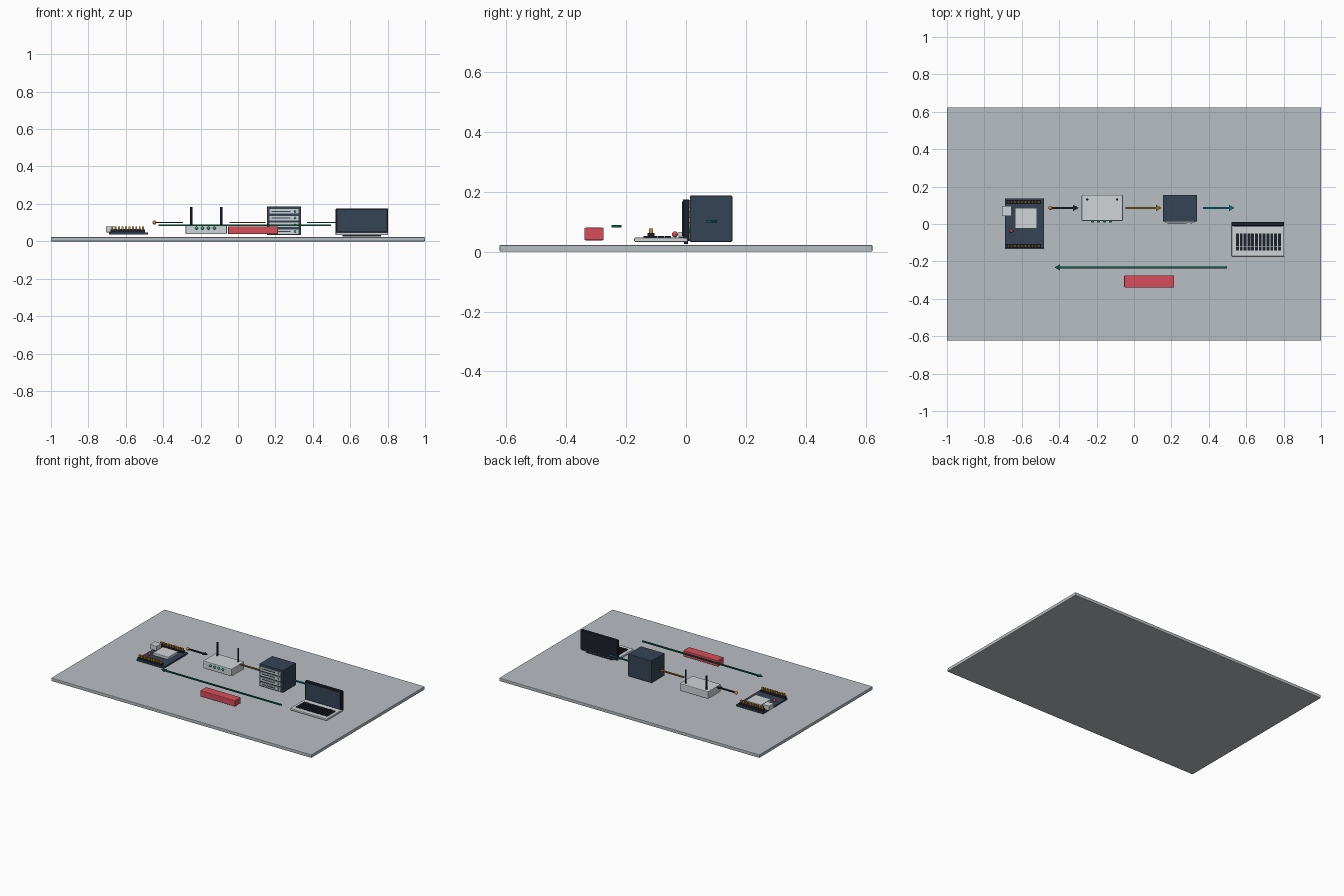
import bpy, bmesh, math

if "Cube" in bpy.data.objects:
    bpy.data.objects.remove(bpy.data.objects["Cube"])


def srgb(h):
    c = [int(h[i:i + 2], 16) / 255 for i in (0, 2, 4)]
    return [v / 12.92 if v <= 0.04045 else ((v + 0.055) / 1.055) ** 2.4 for v in c] + [1]


MATS = {}
for name, code in {
    "ground_grey": "B9BFC4", "light_grey": "D0D5D7", "navy": "364355", "near_black": "1C212B",
    "red": "D84D5B", "gold": "C8942F", "brown_gold": "8F6A28", "teal": "0F6F86",
    "green": "0B5D46", "led_green": "1FA37A",
}.items():
    MATS[name] = bpy.data.materials.new(name)
    MATS[name].diffuse_color = srgb(code)


def finish(name, bm, mat, bevel=0):
    me = bpy.data.meshes.new(name)
    bm.to_mesh(me)
    bm.free()
    me.materials.append(MATS[mat])
    ob = bpy.data.objects.new(name, me)
    bpy.context.collection.objects.link(ob)
    if bevel:
        mod = ob.modifiers.new("bevel", "BEVEL")
        mod.width = bevel
        mod.segments = 2
    return ob


def boxes(name, spans, mat, bevel=0):
    """One object from boxes given as (x0, x1, y0, y1, z0, z1)."""
    bm = bmesh.new()
    for x0, x1, y0, y1, z0, z1 in spans:
        vs = bmesh.ops.create_cube(bm, size=1)["verts"]
        for v in vs:
            v.co.x = (x0 + x1) / 2 + v.co.x * (x1 - x0)
            v.co.y = (y0 + y1) / 2 + v.co.y * (y1 - y0)
            v.co.z = (z0 + z1) / 2 + v.co.z * (z1 - z0)
    return finish(name, bm, mat, bevel)


def ball(name, loc, r, mat):
    bm = bmesh.new()
    bmesh.ops.create_uvsphere(bm, u_segments=14, v_segments=8, radius=r)
    bmesh.ops.translate(bm, verts=bm.verts, vec=loc)
    for f in bm.faces:
        f.smooth = True
    return finish(name, bm, mat)


def arrow(name, x0, x1, y, z, mat, shaft=0.006, head=0.017, length=0.03, thick=0.007):
    """Flat arrow from x0 to x1, extruded upwards."""
    s = 1 if x1 > x0 else -1
    neck = x1 - s * length
    pts = [(x0, -shaft), (neck, -shaft), (neck, -head), (x1, 0),
           (neck, head), (neck, shaft), (x0, shaft)]
    bm = bmesh.new()
    face = bm.faces.new([bm.verts.new((px, y + py, z - thick / 2)) for px, py in pts])
    ext = bmesh.ops.extrude_face_region(bm, geom=[face])["geom"]
    bmesh.ops.translate(bm, vec=(0, 0, thick),
                        verts=[g for g in ext if isinstance(g, bmesh.types.BMVert)])
    bmesh.ops.recalc_face_normals(bm, faces=bm.faces)
    return finish(name, bm, mat)


# Ground plate
boxes("ground_plate", [(-1, 1, -0.623, 0.623, 0, 0.022)], "ground_grey", 0.003)

# Circuit board with chip, connector, pin headers and indicator
boxes("circuit_board", [(-0.69, -0.48, -0.13, 0.137, 0.036, 0.048)], "navy", 0.002)
boxes("chip_shield", [(-0.637, -0.518, -0.025, 0.085, 0.048, 0.066)], "light_grey", 0.002)
boxes("usb_connector", [(-0.705, -0.654, 0.042, 0.096, 0.048, 0.08)], "light_grey", 0.002)
rows = (-0.117, 0.117)
boxes("pin_headers", [(-0.682, -0.497, y - 0.011, y + 0.011, 0.048, 0.062) for y in rows],
      "near_black")
boxes("header_pins", [(x - 0.005, x + 0.005, y - 0.006, y + 0.006, 0.062, 0.078)
                      for y in rows for x in [-0.672 + i * 0.0183 for i in range(10)]], "gold")
ball("board_indicator", (-0.655, -0.037, 0.058), 0.01, "red")

# Router with antennas and status lights
boxes("router_body", [(-0.28, -0.06, 0.016, 0.156, 0.038, 0.09)], "light_grey", 0.005)
for i, x in enumerate((-0.25, -0.09)):
    bm = bmesh.new()
    bmesh.ops.create_cone(bm, cap_ends=True, segments=12, radius1=0.006, radius2=0.006, depth=0.095)
    bmesh.ops.translate(bm, verts=bm.verts, vec=(x, 0.131, 0.135))
    for f in bm.faces:
        f.smooth = len(f.verts) == 4
    finish(f"antenna_{i + 1}", bm, "near_black")
for i in range(4):
    ball(f"router_light_{i + 1}", (-0.222 + i * 0.032, 0.015, 0.07), 0.0085, "led_green")

# Server cabinet with four drive bays
boxes("server_cabinet", [(0.155, 0.337, 0.013, 0.155, 0.033, 0.187)], "navy", 0.003)
bays = [0.052 + i * 0.036 for i in range(4)]
boxes("drive_bays", [(0.168, 0.324, 0.006, 0.014, z - 0.012, z + 0.012) for z in bays], "light_grey")
boxes("drive_slots", [(0.18, 0.28, 0.004, 0.007, z - 0.003, z + 0.003) for z in bays], "navy")
for i, z in enumerate(bays):
    ball(f"drive_light_{i + 1}", (0.306, 0.008, z), 0.006, "led_green")

# Laptop with keyboard, lid, screen and hinge
boxes("laptop_base", [(0.522, 0.803, -0.173, 0.006, 0.033, 0.047)], "light_grey", 0.003)
boxes("keyboard_keys", [(x, x + 0.0155, y, y + 0.0215, 0.047, 0.052)
                        for x in [0.545 + i * 0.0204 for i in range(12)]
                        for y in [-0.142 + j * 0.0235 for j in range(4)]], "near_black")
boxes("laptop_lid", [(0.522, 0.803, -0.01, 0.011, 0.038, 0.175)], "near_black", 0.003)
boxes("laptop_screen", [(0.531, 0.794, -0.014, -0.009, 0.053, 0.167)], "navy")
boxes("laptop_hinge", [(0.56, 0.765, -0.006, 0.006, 0.026, 0.038)], "near_black")

# Flow arrows and signal source
arrow("board_to_router_arrow", -0.445, -0.295, 0.086, 0.101, "near_black")
ball("signal_source", (-0.447, 0.086, 0.101), 0.011, "gold")
arrow("router_to_server_arrow", -0.045, 0.147, 0.086, 0.101, "brown_gold")
arrow("server_to_laptop_arrow", 0.37, 0.537, 0.086, 0.101, "teal")
arrow("return_arrow", 0.498, -0.425, -0.232, 0.085, "green")

# Message block
boxes("message_block", [(-0.053, 0.215, -0.34, -0.275, 0.038, 0.08)], "red", 0.004)

for m in bpy.data.materials:
    if m.users and not m.is_grease_pencil:
        m.use_nodes = True
        m.node_tree.nodes["Principled BSDF"].inputs["Base Color"].default_value = m.diffuse_color
